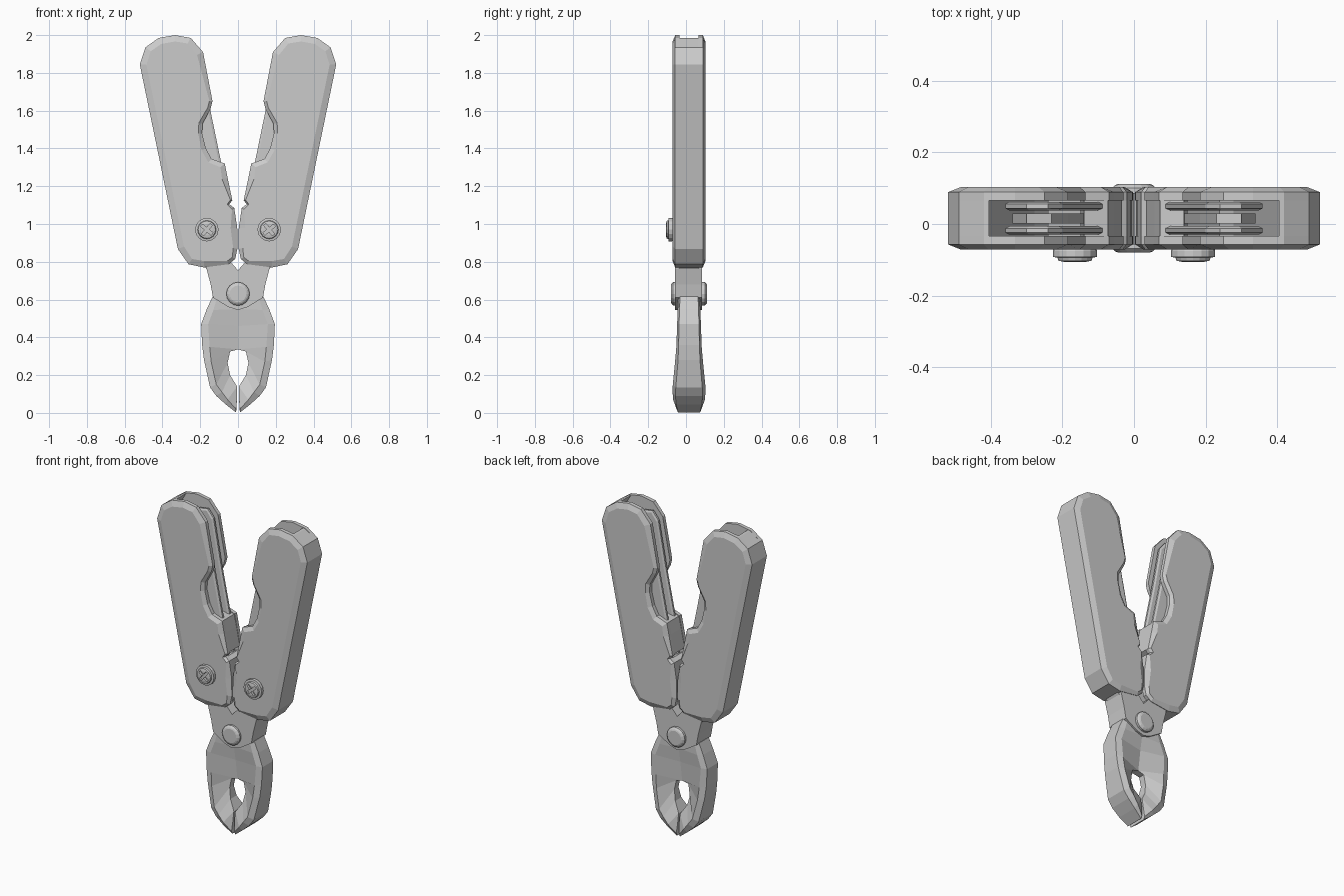
import bpy, bmesh, math
from mathutils import Vector, Matrix

if "Cube" in bpy.data.objects:
    bpy.data.objects.remove(bpy.data.objects["Cube"])

YC = 0.016  # middle of the tool's thickness


def finish(bm, name, mirror=True):
    bmesh.ops.recalc_face_normals(bm, faces=bm.faces[:])
    me = bpy.data.meshes.new(name)
    bm.to_mesh(me)
    bm.free()
    ob = bpy.data.objects.new(name, me)
    bpy.context.collection.objects.link(ob)
    if mirror:
        m = ob.modifiers.new("mirror", 'MIRROR')
        m.use_clip = False
        m.use_mirror_merge = False
    return ob


def loft(name, rings, mirror=True):
    """Skin equal-length rings of 3D points and cap both ends."""
    bm = bmesh.new()
    vs = [[bm.verts.new(p) for p in r] for r in rings]
    n = len(rings[0])
    for a, b in zip(vs, vs[1:]):
        for i in range(n):
            j = (i + 1) % n
            bm.faces.new((a[i], a[j], b[j], b[i]))
    bm.faces.new(vs[0])
    bm.faces.new(vs[-1])
    return finish(bm, name, mirror)


def inset(pts, d):
    """Shrink an x-z outline, easing off on short edges."""
    P = [Vector(p) for p in pts]
    area = sum(a.cross(b) for a, b in zip(P, P[1:] + P[:1]))
    s = 1 if area > 0 else -1
    out = []
    for i, p in enumerate(P):
        e0, e1 = p - P[i - 1], P[(i + 1) % len(P)] - p
        k = min(d, 0.4 * min(e0.length, e1.length))
        a, b = e0.normalized(), e1.normalized()
        nrm = Vector((-(a.y + b.y), a.x + b.x)) * s
        out.append(p + nrm.normalized() * k)
    return out


def plate(name, pts, y0, y1, cham0=None, cham1=None, mirror=True):
    """Extrude an x-z outline along y; chamfers are (in-plane, depth)."""
    lay = [(y0, pts)]
    if cham0:
        lay = [(y0, inset(pts, cham0[0])), (y0 + cham0[1], pts)]
    if cham1:
        lay += [(y1 - cham1[1], pts), (y1, inset(pts, cham1[0]))]
    else:
        lay.append((y1, pts))
    return loft(name, [[(p[0], y, p[1]) for p in o] for y, o in lay], mirror)


def turned(name, x, z, prof, n=16, mirror=True):
    """Stack of circles along y from (y, radius) pairs."""
    return loft(name, [[(x + r * math.cos(2 * math.pi * i / n), y,
                         z + r * math.sin(2 * math.pi * i / n))
                        for i in range(n)] for y, r in prof], mirror)


# Handle side plates with thumb scoop
outline = [(.333, 2.0), (.42, 1.985), (.49, 1.935), (.52, 1.845), (.318, .867),
           (.262, .787), (.18, .77), (.05, .787), (.015, .815), (.003, .87),
           (.004, .98), (.02, 1.085), (.047, 1.105), (.03, 1.125),
           (.055, 1.245), (.07, 1.32), (.14, 1.345), (.17, 1.4), (.19, 1.48),
           (.188, 1.53), (.145, 1.61), (.135, 1.65), (.185, 1.91), (.25, 1.985)]
plate("handle_front_plate", outline, -.071, -.034, cham0=(.035, .014))
plate("handle_back_plate", outline, .066, .103, cham1=(.035, .014))

# Closed outer spine of the handle
spine = [(.405, 1.985), (.42, 1.983), (.49, 1.935), (.52, 1.845), (.318, .867),
         (.262, .787), (.18, .77), (.17, .81), (.24, .825), (.278, .88),
         (.475, 1.84), (.455, 1.9)]
plate("handle_spine", spine, -.036, .068)

# Folded tools inside the handle
blade = [(.088, 1.32), (.15, 1.62), (.2, 1.89), (.24, 1.94), (.3, 1.93),
         (.36, 1.8), (.2, .95), (.12, .95), (.06, 1.1)]
c = (.012, .006)
plate("outer_blade_front", blade, -.03, -.006, c, c)
plate("outer_blade_back", blade, .038, .062, c, c)
plate("middle_blade", [(.14, 1.3), (.185, 1.62), (.23, 1.84), (.3, 1.86),
                       (.34, 1.7), (.2, .95), (.12, .95)], .002, .03)

# Solid stop between the plates below the scoop
plate("handle_stop", [(.034, 1.13), (.057, 1.245), (.073, 1.318), (.14, 1.335),
                      (.15, 1.2), (.1, 1.1)], -.036, .068)

# Tang running up into the handle, and the neck
plate("jaw_tang", [(.006, .86), (.008, 1.0), (.02, 1.085), (.047, 1.1),
                   (.15, 1.06), (.24, .98), (.24, .86), (.165, .76), (.05, .8)],
      -.036, .068)
plate("jaw_neck", [(0, .755), (.05, .812), (.165, .85), (.167, .765),
                   (.145, .68), (.132, .61), (.05, .56), (0, .545)],
      -.057, .086)

# Jaws: outer edge, raised ridge and thin inner cutting edge at each station
stations = [
    ((.135, .615), .048, (.11, .612), .058, (0, .615), .058),
    ((.165, .55), .05, (.13, .545), .06, (0, .55), .056),
    ((.195, .47), .053, (.158, .47), .063, (0, .46), .04),
    ((.19, .36), .055, (.15, .35), .067, (0, .336), .022),
    ((.18, .28), .058, (.142, .27), .074, (.042, .325), .02),
    ((.148, .135), .07, (.115, .15), .086, (.055, .265), .02),
    ((.115, .09), .072, (.085, .11), .087, (.042, .2), .03),
    ((.065, .045), .068, (.055, .07), .084, (.005, .14), .05),
    ((.01, .002), .058, (.01, .02), .066, (.005, .08), .06)]
loft("jaw", [[(o[0], YC - a, o[1]), (r[0], YC - b, r[1]), (i[0], YC - k, i[1]),
              (i[0], YC + k, i[1]), (r[0], YC + b, r[1]), (o[0], YC + a, o[1])]
             for o, a, r, b, i, k in stations])

# Jaw pivot rivet
turned("jaw_pivot", 0, .63, [(-.08, .044), (-.077, .052), (-.068, .062),
                             (-.05, .062), (.08, .062), (.1, .062),
                             (.109, .052), (.112, .044)], 16, False)

# Handle screws with a cross slot cut in the head
screw = turned("handle_screw", .165, .97, [(-.106, .03), (-.103, .046),
               (-.094, .049), (-.092, .062), (-.075, .062), (-.06, .056)], 16)
w, l = .008, .036
cross = [(w, l), (w, w), (l, w), (l, -w), (w, -w), (w, -l),
         (-w, -l), (-w, -w), (-l, -w), (-l, w), (-w, w), (-w, l)]
t = math.radians(40)
cross = [(.165 + x * math.cos(t) - z * math.sin(t),
          .97 + x * math.sin(t) + z * math.cos(t)) for x, z in cross]
cutter = plate("slot_cutter", cross, -.13, -.092, mirror=False)
cutter.hide_render = True
cut = screw.modifiers.new("slot", 'BOOLEAN')
cut.operation = 'DIFFERENCE'
cut.solver = 'EXACT'
cut.object = cutter
screw.modifiers.move(1, 0)
dg = bpy.context.evaluated_depsgraph_get()
baked = bpy.data.meshes.new_from_object(screw.evaluated_get(dg))
screw.modifiers.clear()
screw.data = baked
bpy.data.objects.remove(cutter)
